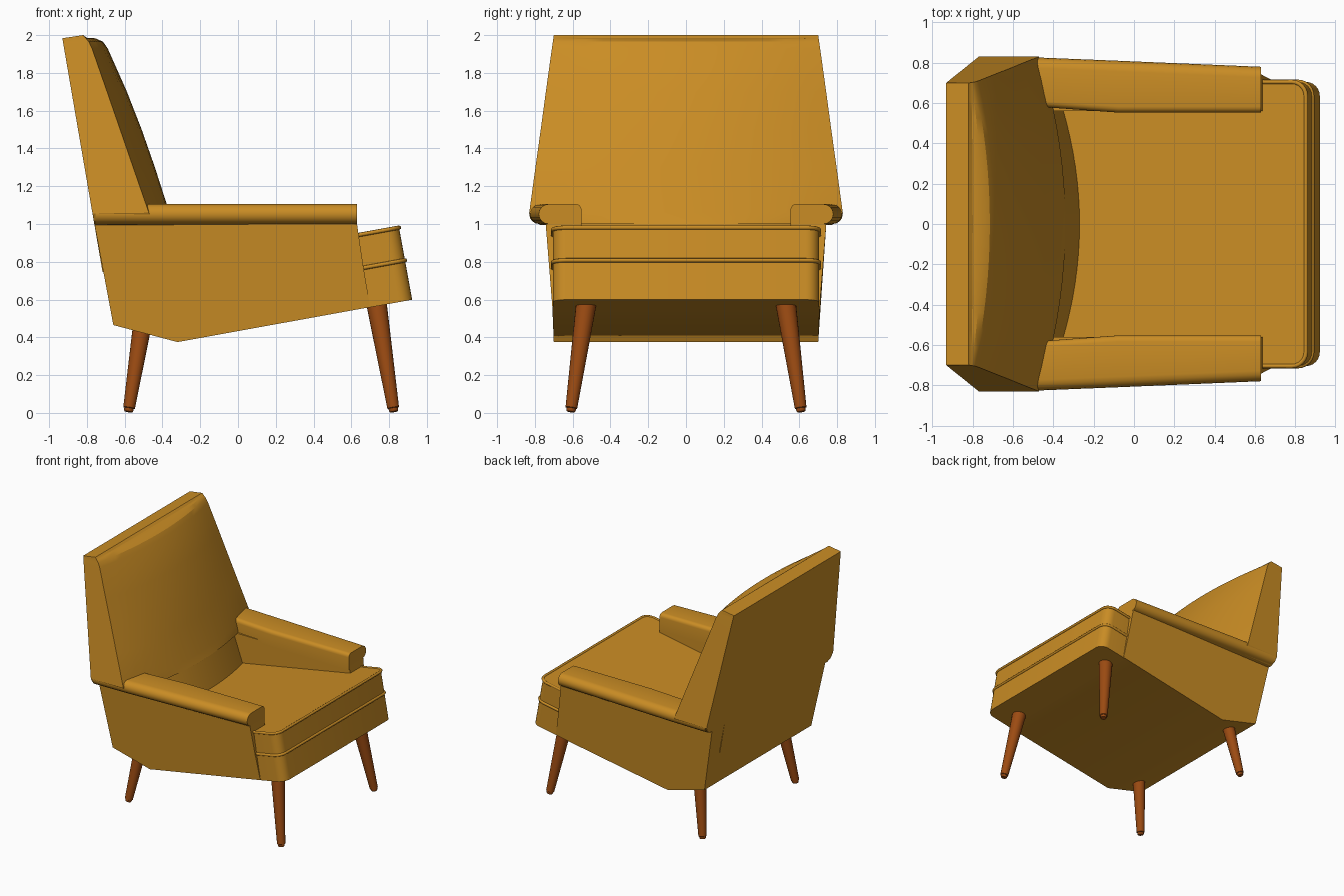
import bpy, bmesh, math
from mathutils import Vector

cube = bpy.data.objects.get("Cube")
if cube:
    bpy.data.objects.remove(cube)


def make_material(name, color):
    m = bpy.data.materials.new(name)
    m.use_nodes = True
    m.diffuse_color = (*color, 1)
    m.node_tree.nodes["Principled BSDF"].inputs["Base Color"].default_value = (*color, 1)
    return m


fabric = make_material("mustard_fabric", (0.59, 0.265, 0.018))
wood = make_material("warm_wood", (0.33, 0.07, 0.006))


def loft(name, rings, mat, angle=30):
    """Skin a list of equal-length closed rings and cap both ends."""
    bm = bmesh.new()
    rows = [[bm.verts.new(p) for p in ring] for ring in rings]
    n = len(rows[0])
    for a, b in zip(rows, rows[1:]):
        for i in range(n):
            j = (i + 1) % n
            bm.faces.new((a[i], a[j], b[j], b[i]))
    bm.faces.new(rows[0])
    bm.faces.new(rows[-1])
    bmesh.ops.remove_doubles(bm, verts=bm.verts[:], dist=0.0005)
    bmesh.ops.recalc_face_normals(bm, faces=bm.faces[:])
    me = bpy.data.meshes.new(name)
    bm.to_mesh(me)
    bm.free()
    me.materials.append(mat)
    for p in me.polygons:
        p.use_smooth = True
    me.set_sharp_from_angle(angle=math.radians(angle))
    ob = bpy.data.objects.new(name, me)
    bpy.context.collection.objects.link(ob)
    return ob


# Tilted frame shared by seat cushion, apron and piping
TILT = math.atan(0.1815)
U = Vector((math.cos(TILT), 0, math.sin(TILT)))
W = Vector((-math.sin(TILT), 0, math.cos(TILT)))
ORIGIN = Vector((0.852, 0, 0.985))
LIP = -0.235       # where the seat widens in front of the arms
HALF = 0.705


def tilted(u, v, w):
    return ORIGIN + U * u + W * w + Vector((0, v, 0))


def front_outline(half, radius=0.07, steps=6, front=0.0):
    """Front edge of the seat with rounded corners, from -y to +y."""
    right = []
    for i in range(steps + 1):
        a = math.pi / 2 * i / steps
        right.append((front - radius + radius * math.sin(a),
                      -half + radius - radius * math.cos(a)))
    return right + [(u, -v) for u, v in reversed(right)]


def prism(name, outline, low, high):
    return loft(name, [[tilted(u, v, w) for u, v in outline] for w in (low, high)], fabric)


# Body: side panels and seat well in one skin across y
full = [(-0.76, 1.0), (-0.66, 0.465), (-0.32, 0.375), (0.70, 0.56),
        (0.665, 0.765), (0.63, 1.0), (-0.5, 1.0)]
well = full[:5] + [(0.66, 0.79), (-0.45, 0.65)]
INNER = 0.56


def body_ring(profile, side, outer=False):
    return [(x, side * (0.70 + max(0, z - 0.465) * 0.08 if outer else INNER), z)
            for x, z in profile]


loft("body", [body_ring(full, -1, True), body_ring(full, -1), body_ring(well, -1),
              body_ring(well, 1), body_ring(full, 1), body_ring(full, 1, True)], fabric)

# Apron below the cushion, then the T-shaped seat cushion
edge = front_outline(HALF)
prism("front_apron", [(LIP - 0.01, -HALF)] + edge + [(LIP - 0.01, HALF)], -0.392, -0.18)
prism("seat_cushion",
      [(-1.3, -0.565), (LIP, -0.565), (LIP, -HALF)] + edge
      + [(LIP, HALF), (LIP, 0.565), (-1.3, 0.565)], -0.185, 0)


# Piping along the cushion's top and bottom edges
def piping(name, points, radius=0.011):
    cu = bpy.data.curves.new(name, "CURVE")
    cu.dimensions = "3D"
    cu.bevel_depth = radius
    cu.bevel_resolution = 2
    cu.use_fill_caps = True
    sp = cu.splines.new("POLY")
    sp.points.add(len(points) - 1)
    for sp_point, p in zip(sp.points, points):
        sp_point.co = (*p, 1)
    cu.materials.append(fabric)
    ob = bpy.data.objects.new(name, cu)
    bpy.context.collection.objects.link(ob)


for name, w in (("top_piping", -0.004), ("bottom_piping", -0.18)):
    path = [(LIP, -HALF)] + edge + [(LIP, HALF)]
    piping(name, [tilted(u, v, w) for u, v in path])
for name, s in (("left_side_piping", 1), ("right_side_piping", -1)):
    piping(name, [tilted(LIP, s * 0.58, -0.004), tilted(LIP, s * HALF, -0.004),
                  tilted(LIP, s * HALF, -0.18)], 0.008)

# Backrest: stacked sections of (height, half width, edge x, centre x)
sections = [(0.75, 0.58, -0.35, -0.26), (0.999, 0.58, -0.44, -0.34),
            (1.0, 0.77, -0.45, -0.34), (1.02, 0.81, -0.46, -0.348),
            (1.06, 0.83, -0.472, -0.363), (1.3, 0.797, -0.555, -0.44),
            (1.5, 0.769, -0.624, -0.51), (1.7, 0.742, -0.693, -0.588),
            (1.93, 0.71, -0.773, -0.69), (1.965, 0.705, -0.79, -0.715),
            (1.983, 0.702, -0.805, -0.755), (1.986, 0.702, -0.807, -0.8),
            (2.0, 0.70, -0.82, -0.82)]


def back_ring(z, half, edge_x, centre_x, steps=16):
    back_x = -0.76 - (z - 1.0) * 0.172
    back_z = min(z, 1.983) if z > 1.99 else z - 0.005
    ring = [(back_x, half, back_z), (back_x, -half, back_z)]
    for i in range(steps + 1):
        t = 2 * i / steps - 1
        ring.append((centre_x + (edge_x - centre_x) * t * t, half * t, z))
    return ring


loft("backrest", [back_ring(*s) for s in sections], fabric, 25)


# Armrests: rounded rolls running forward from the backrest
def arm_ring(x, outer, inner, side):
    r, small = 0.0525, 0.03
    pts = [(inner, 0.97), (outer - r, 1.0)]
    for i in range(1, 9):
        a = -math.pi / 2 + math.pi * i / 8
        pts.append((outer - r + r * math.cos(a), 1.0 + r + r * math.sin(a)))
    for i in range(5):
        a = math.pi / 2 * (1 + i / 4)
        pts.append((inner + small + small * math.cos(a), 1.075 + small * math.sin(a)))
    return [(x, side * y, z) for y, z in pts]


for name, s in (("left_armrest", 1), ("right_armrest", -1)):
    loft(name, [arm_ring(-0.755, 0.83, 0.60, s), arm_ring(-0.45, 0.825, 0.58, s),
                arm_ring(-0.08, 0.81, 0.553, s), arm_ring(0.63, 0.78, 0.553, s)], fabric)


# Legs: splayed tapered turnings with a small foot
def leg(name, top, foot):
    top, foot = Vector(top), Vector(foot)
    axis = (top - foot).normalized()
    side = axis.cross(Vector((0, 1, 0))).normalized()
    other = axis.cross(side)
    rings = []
    for t, r in ((0, 0.021), (0.012, 0.025), (0.03, 0.025), (0.035, 0.031), (1, 0.055)):
        c = foot.lerp(top, t)
        rings.append([c + r * (side * math.cos(a) + other * math.sin(a))
                      for a in (2 * math.pi * k / 20 for k in range(20))])
    loft(name, rings, wood)


for side_name, s in (("left", 1), ("right", -1)):
    leg("front_leg_" + side_name, (0.73, s * 0.525, 0.60), (0.825, s * 0.61, 0.006))
    leg("back_leg_" + side_name, (-0.485, s * 0.525, 0.60), (-0.58, s * 0.61, 0.006))
